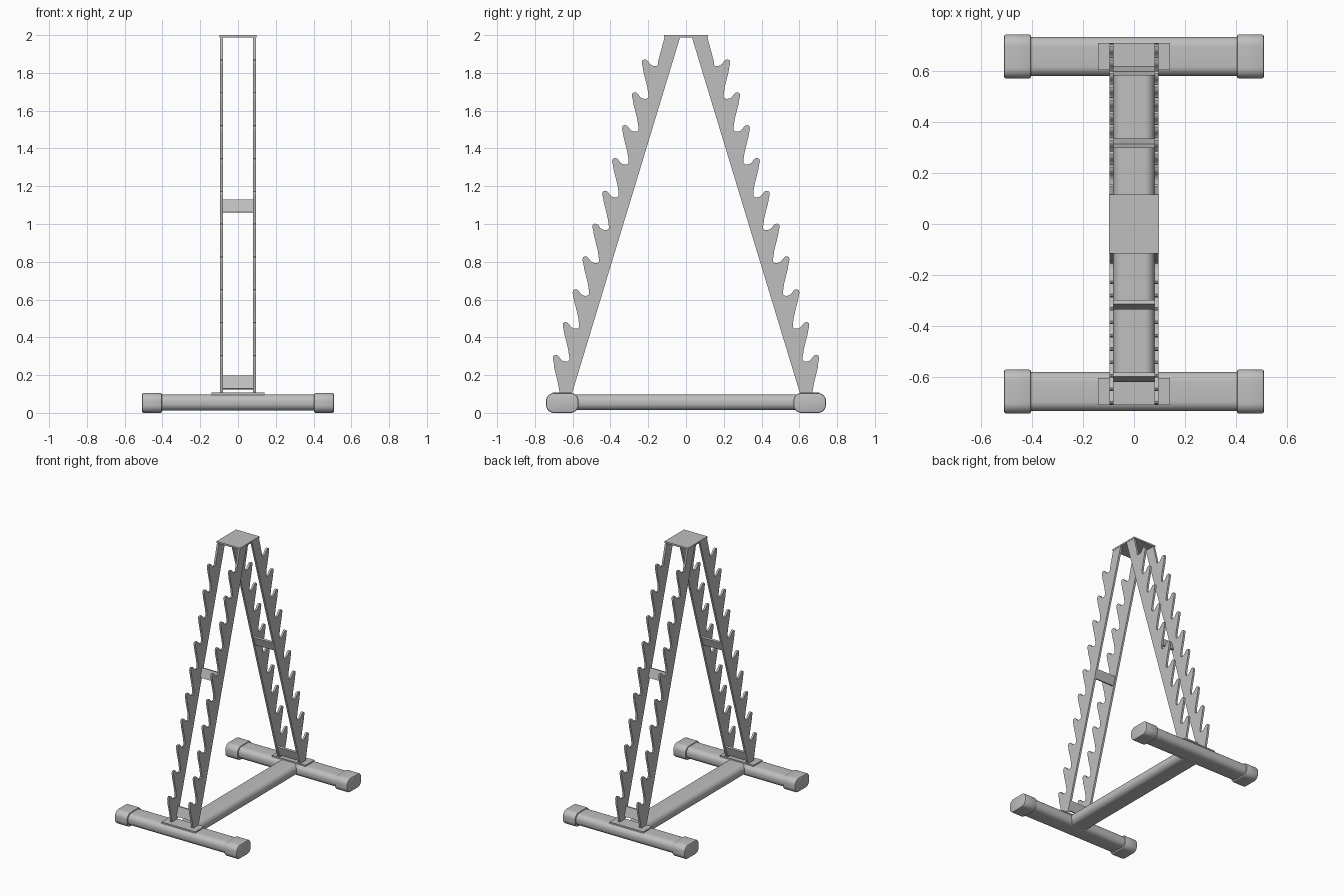
import bpy, bmesh, math

cube = bpy.data.objects.get("Cube")
if cube:
    bpy.data.objects.remove(cube)

steel = bpy.data.materials.new("grey steel")
steel.use_nodes = True
GREY = (0.52, 0.52, 0.52, 1)
steel.diffuse_color = GREY
steel.node_tree.nodes["Principled BSDF"].inputs["Base Color"].default_value = GREY


def prism(name, profile, axis, start, end, bevel=0):
    """Extrude a (side, z) profile along x or y; optionally round the end rims."""
    def place(p, t):
        return (t, p[0], p[1]) if axis == "x" else (p[0], t, p[1])
    bm = bmesh.new()
    base = bm.faces.new([bm.verts.new(place(p, start)) for p in profile])
    out = bmesh.ops.extrude_face_region(bm, geom=[base])
    shift = place((0, 0), end - start)
    moved = [g for g in out["geom"] if isinstance(g, bmesh.types.BMVert)]
    bmesh.ops.translate(bm, verts=moved, vec=shift)
    bmesh.ops.recalc_face_normals(bm, faces=bm.faces)
    if bevel:
        rims = {e for f in bm.faces if len(f.verts) > 4 for e in f.edges}
        bmesh.ops.bevel(bm, geom=list(rims), offset=bevel, segments=2,
                        profile=0.5, affect="EDGES")
    mesh = bpy.data.meshes.new(name)
    bm.to_mesh(mesh)
    bm.free()
    mesh.materials.append(steel)
    obj = bpy.data.objects.new(name, mesh)
    bpy.context.collection.objects.link(obj)
    bpy.ops.object.select_all(action="DESELECT")
    obj.select_set(True)
    bpy.context.view_layer.objects.active = obj
    bpy.ops.object.shade_smooth_by_angle(angle=math.radians(35))
    return obj


def rounded(cx, cz, w, h, r, steps=8):
    """Rounded rectangle outline."""
    pts = []
    for k, (sx, sz) in enumerate([(1, 1), (-1, 1), (-1, -1), (1, -1)]):
        for i in range(steps + 1):
            a = math.pi / 2 * (k + i / steps)
            pts.append((cx + sx * (w / 2 - r) + r * math.cos(a),
                        cz + sz * (h / 2 - r) + r * math.sin(a)))
    return pts


def rect(a0, a1, z0, z1):
    return [(a0, z0), (a1, z0), (a1, z1), (a0, z1)]


def inner_edge(z):
    """Distance from the middle of the rail's straight inner edge."""
    return 0.603 - 0.3035 * (z - 0.105)


# Hooked rail outline: one hook repeated up the slope
HOOK = [(0.0, -0.035), (0.004, -0.018), (0.001, -0.005), (-0.008, 0.0),
        (-0.02, -0.002), (-0.029, -0.010), (-0.037, -0.022), (-0.048, -0.031),
        (-0.062, -0.035), (-0.076, -0.034), (-0.083, -0.026), (-0.083, -0.010),
        (-0.077, 0.03), (-0.066, 0.075), (-0.057, 0.11)]
BOTTOM, TOP = 0.105, 1.99
rail = [(inner_edge(BOTTOM), BOTTOM), (0.668, BOTTOM), (0.683, 0.18), (0.698, 0.24)]
for i in range(10):
    y, z = 0.701 - 0.0523 * i, 0.307 + 0.1738 * i
    hook = HOOK if i < 9 else HOOK[:12]
    rail += [(y + dy, z + dz) for dy, dz in hook]
rail += [(0.113, TOP), (inner_edge(TOP), TOP)]

# Main beam and top plate
prism("centre_beam", rounded(0, 0.056, 0.16, 0.084, 0.038), "y", -0.62, 0.62)
prism("top_plate", rect(-0.097, 0.097, 1.988, 2.0), "y", -0.116, 0.116)

for s, end in ((-1, "front"), (1, "back")):
    # Foot tube with end caps
    prism(end + "_foot_tube", rounded(s * 0.655, 0.055, 0.153, 0.086, 0.038),
          "x", -0.45, 0.45)
    for t, side in ((-1, "right"), (1, "left")):
        prism(f"{end}_{side}_foot_cap",
              rounded(s * 0.655, 0.0525, 0.172, 0.105, 0.042),
              "x", t * 0.402, t * 0.508, bevel=0.008)
        # Hooked rails
        prism(f"{end}_{side}_hooked_rail", [(s * y, z) for y, z in rail],
              "x", t * 0.08, t * 0.095)
    # Plate under the rails
    prism(end + "_base_plate", rect(s * 0.603, s * 0.707, 0.096, 0.107),
          "x", -0.14, 0.14)
    # Sloping cross bars between the rails
    for label, z0, z1 in (("lower", 0.125, 0.198), ("upper", 1.06, 1.13)):
        bar = [(inner_edge(z0) + 0.006, z0), (inner_edge(z0) + 0.021, z0 + 0.004),
               (inner_edge(z1) + 0.021, z1), (inner_edge(z1) + 0.006, z1 - 0.004)]
        prism(f"{end}_{label}_cross_bar", [(s * y, z) for y, z in bar],
              "x", -0.081, 0.081)
